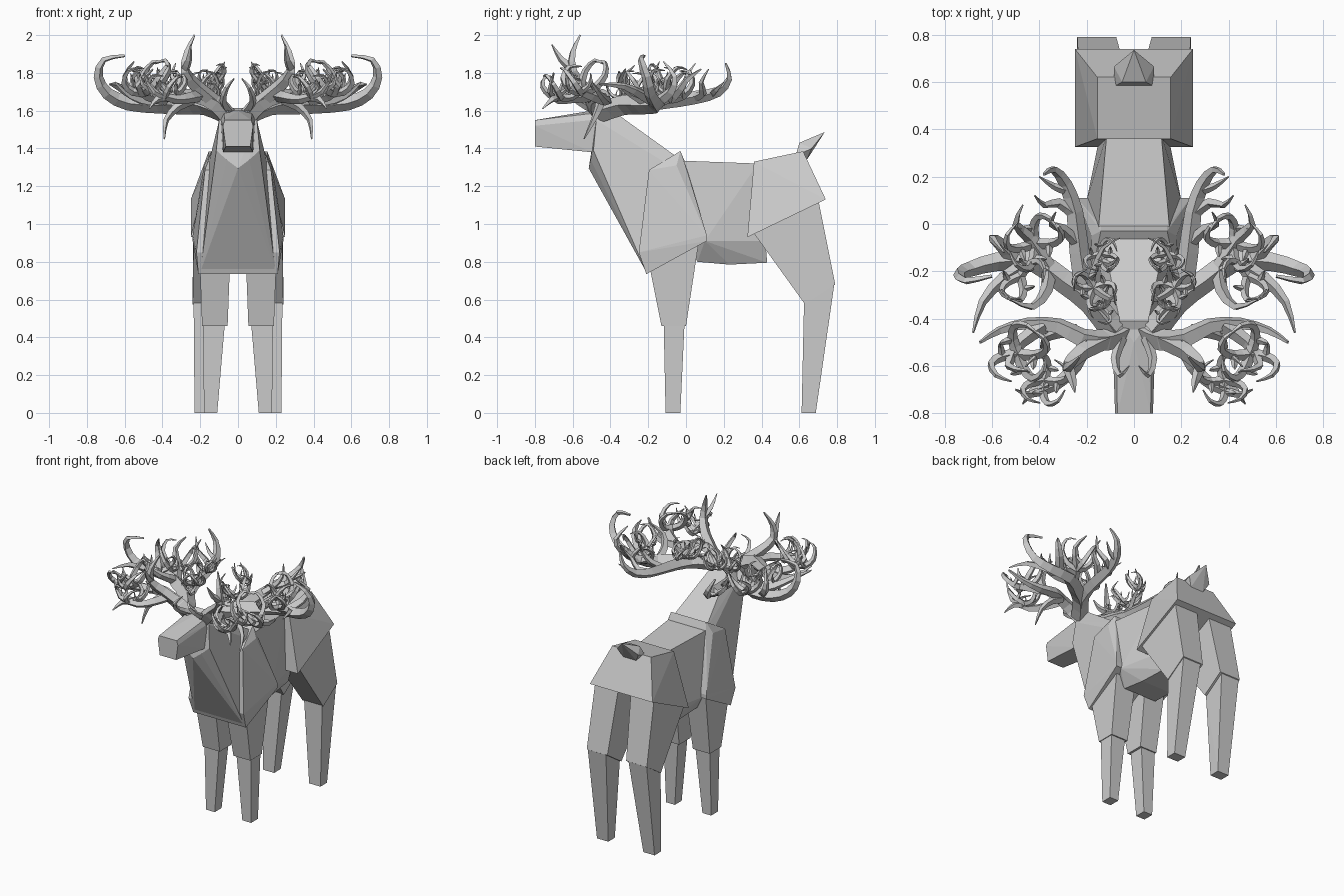
import bpy, bmesh, math, random
from mathutils import Vector

random.seed(7)


def solid(name, pts, sides=(1,)):
    """Faceted convex block from corner points; one copy per side sign."""
    for s in sides:
        bm = bmesh.new()
        for x, y, z in pts:
            bm.verts.new((x * s, y, z))
        bmesh.ops.convex_hull(bm, input=bm.verts[:])
        loose = [v for v in bm.verts if not v.link_faces]
        bmesh.ops.delete(bm, geom=loose, context='VERTS')
        bmesh.ops.dissolve_limit(bm, angle_limit=0.03, verts=bm.verts[:], edges=bm.edges[:])
        bmesh.ops.recalc_face_normals(bm, faces=bm.faces[:])
        label = name if len(sides) == 1 else name + ('_right' if s > 0 else '_left')
        me = bpy.data.meshes.new(label)
        bm.to_mesh(me)
        bm.free()
        bpy.context.collection.objects.link(bpy.data.objects.new(label, me))


def sym(pts):
    return [(x * s, y, z) for x, y, z in pts for s in (1, -1)]


def limb(x_top, x_bot, top, bottom):
    """Corners of a tapered leg: x ranges, and (y, z) pairs front and back."""
    return [(x, y, z) for xs, ends in ((x_top, top), (x_bot, bottom))
            for x in xs for y, z in ends]


# Head and neck
solid('head', sym([(.07, -.8, 1.55), (.08, -.8, 1.52), (.065, -.8, 1.41),
                   (.075, -.5, 1.585), (.09, -.5, 1.55), (.08, -.5, 1.38),
                   (0, -.5, 1.6), (.06, -.42, 1.6), (.08, -.42, 1.4)]))
solid('neck', sym([(.06, -.41, 1.615), (.06, -.47, 1.59), (.1, -.475, 1.55),
                   (.115, -.49, 1.39), (0, -.515, 1.295), (.06, -.505, 1.34),
                   (.14, -.02, 1.335), (.16, -.07, 1.3), (.18, -.1, 1.0),
                   (.19, -.225, .83), (0, -.275, .86), (.2, -.21, .745)]))

# Shoulders and torso
solid('shoulder', sym([(.14, -.03, 1.386), (.18, -.05, 1.31), (.175, -.196, 1.286),
                       (.24, .11, .91), (.24, .11, .94), (.22, -.25, .85),
                       (.21, -.21, .735), (.14, -.01, 1.34)]))
solid('torso', sym([(.15, -.02, 1.335), (.115, .38, 1.32), (.2, .1, .91),
                    (.2, -.03, 1.0), (.135, .42, .91), (.13, .06, .8),
                    (.12, .23, .785), (.1, .43, .795)]))

# Hindquarters and tail
solid('hindquarters', sym([(.155, .36, 1.33), (.155, .62, 1.385),
                           (.25, .325, .93), (.25, .74, 1.13)]))
solid('tail', sym([(.085, .58, 1.36), (.085, .665, 1.40), (.05, .60, 1.43),
                   (0, .735, 1.487), (.05, .64, 1.34)]))

# Legs
both = (1, -1)
solid('front_upper_leg', limb((.04, .205), (.055, .19), [(-.21, .86), (.07, .92)],
                              [(-.13, .46), (0, .46)]), both)
solid('front_lower_leg', limb((.07, .185), (.11, .18), [(-.118, .47), (-.008, .47)],
                              [(-.108, 0), (-.03, 0)]), both)
solid('hind_upper_leg', limb((.05, .235), (.075, .24), [(.36, .95), (.70, 1.13)],
                             [(.63, .575), (.79, .68)]), both)
solid('hind_lower_leg', limb((.09, .235), (.14, .23), [(.625, .59), (.785, .68)],
                             [(.612, 0), (.687, 0)]), both)


# Antlers: smooth paths swept as tapering faceted tubes
def smooth_path(pts, n=2):
    p = [Vector(q) for q in pts]
    p = [2 * p[0] - p[1]] + p + [2 * p[-1] - p[-2]]
    out = []
    for a, b, c, d in zip(p, p[1:], p[2:], p[3:]):
        for i in range(n):
            t = i / n
            out.append(.5 * (2 * b + (c - a) * t + (2 * a - 5 * b + 4 * c - d) * t * t
                             + (3 * b - a - 3 * c + d) * t ** 3))
    return out + [p[-2]]


def sprout(base, size, count):
    """A small crown of curled twigs, each with a side prong."""
    twigs = []
    for k in range(count):
        a = 2 * math.pi * (k + random.uniform(-.25, .25)) / count
        out = Vector((math.cos(a), math.sin(a), random.uniform(-.1, .6)))
        side = Vector((-math.sin(a), math.cos(a), .1)) * random.choice((-1, 1))
        up = Vector((0, 0, 1))
        b = Vector(base)
        p1 = b + out * size * .4
        p2 = p1 + (out * .3 + up * .3 + side * .15) * size
        p3 = p2 + (up * .4 + side * .3 - out * .1) * size
        p4 = p3 + (up * .1 + side * .2 - out * .35) * size
        twigs.append((size * .13, [b, p1, p2, p3, p4]))
        twigs.append((size * .09, [p1, p1 + (side * -.25 + up * .15) * size,
                                   p1 + (side * -.35 + up * .5) * size]))
    return twigs


def antler(name, tines):
    for s in both:
        cu = bpy.data.curves.new(name, 'CURVE')
        cu.dimensions = '3D'
        cu.bevel_depth = 1
        cu.bevel_resolution = 0
        cu.use_fill_caps = True
        for r, pts in tines:
            path = smooth_path(pts)
            sp = cu.splines.new('POLY')
            sp.use_smooth = False
            sp.points.add(len(path) - 1)
            for i, (pt, co) in enumerate(zip(sp.points, path)):
                t = i / (len(path) - 1)
                pt.co = (co.x * s, co.y, co.z, 1)
                pt.radius = r * (1.1 - .95 * t ** 1.6)
        ob = bpy.data.objects.new(name + ('_right' if s > 0 else '_left'), cu)
        bpy.context.collection.objects.link(ob)
        bpy.ops.object.select_all(action='DESELECT')
        ob.select_set(True)
        bpy.context.view_layer.objects.active = ob
        bpy.ops.object.convert(target='MESH')


front = [
    (.045, [(.05, -.46, 1.57), (.12, -.49, 1.64), (.22, -.48, 1.68), (.32, -.43, 1.67),
            (.45, -.42, 1.65), (.57, -.45, 1.68), (.65, -.5, 1.75)]),
    (.036, [(.1, -.48, 1.63), (.22, -.54, 1.73), (.28, -.6, 1.81), (.27, -.6, 1.91), (.23, -.56, 2)]),
    (.022, [(.28, -.6, 1.82), (.26, -.66, 1.87), (.25, -.71, 1.95)]),
    (.03, [(.2, -.49, 1.68), (.25, -.6, 1.67), (.33, -.68, 1.66), (.44, -.72, 1.7), (.5, -.7, 1.8)]),
    (.022, [(.36, -.68, 1.67), (.43, -.71, 1.66), (.47, -.76, 1.61)]),
    (.025, [(.24, -.45, 1.66), (.32, -.46, 1.62), (.38, -.49, 1.55), (.39, -.54, 1.45)]),
    (.03, [(.38, -.43, 1.66), (.48, -.5, 1.68), (.53, -.6, 1.73), (.45, -.62, 1.82)]),
    (.02, [(.05, -.48, 1.6), (.08, -.57, 1.65), (.06, -.64, 1.72), (.02, -.6, 1.77)]),
]
front += sprout((.49, -.55, 1.7), .17, 4) + sprout((.38, -.66, 1.67), .14, 4)

middle = [
    (.05, [(.08, -.46, 1.59), (.18, -.33, 1.63), (.3, -.24, 1.63), (.42, -.16, 1.63), (.58, -.16, 1.64),
           (.69, -.19, 1.69), (.74, -.21, 1.78), (.71, -.24, 1.87), (.6, -.22, 1.89)]),
    (.03, [(.43, -.16, 1.64), (.55, -.23, 1.68), (.64, -.33, 1.73), (.68, -.46, 1.74)]),
    (.028, [(.36, -.19, 1.64), (.37, -.28, 1.69), (.43, -.35, 1.75), (.52, -.32, 1.82)]),
    (.028, [(.36, -.18, 1.64), (.44, -.06, 1.68), (.5, 0, 1.76), (.47, .08, 1.82)]),
    (.028, [(.5, -.16, 1.64), (.57, -.08, 1.7), (.6, -.06, 1.78), (.55, -.12, 1.86)]),
]
middle += sprout((.42, -.08, 1.66), .16, 4) + sprout((.48, -.22, 1.68), .14, 3)

rear = [
    (.045, [(.08, -.45, 1.6), (.19, -.3, 1.63), (.23, -.12, 1.65), (.25, .05, 1.67),
            (.29, .17, 1.70), (.34, .23, 1.77), (.38, .21, 1.85)]),
    (.022, [(.25, .04, 1.67), (.32, .09, 1.69), (.38, .08, 1.75), (.42, .12, 1.82)]),
    (.022, [(.24, -.08, 1.66), (.3, -.02, 1.71), (.35, .0, 1.78), (.33, .05, 1.85)]),
    (.018, [(.28, .14, 1.69), (.34, .16, 1.71), (.4, .2, 1.75)]),
]

inner = [
    (.02, [(.16, -.36, 1.62), (.19, -.28, 1.67), (.17, -.2, 1.72), (.13, -.1, 1.77), (.06, -.06, 1.83)]),
    (.016, [(.18, -.26, 1.68), (.13, -.3, 1.74), (.08, -.32, 1.79), (.09, -.27, 1.84)]),
    (.014, [(.15, -.15, 1.74), (.1, -.17, 1.79), (.07, -.14, 1.86)]),
]
inner += (sprout((.14, -.13, 1.74), .1, 4) + sprout((.17, -.27, 1.7), .12, 5)
          + sprout((.13, -.36, 1.67), .08, 3))

antler('front_antler', front)
antler('middle_antler', middle)
antler('rear_antler', rear)
antler('inner_antler', inner)
